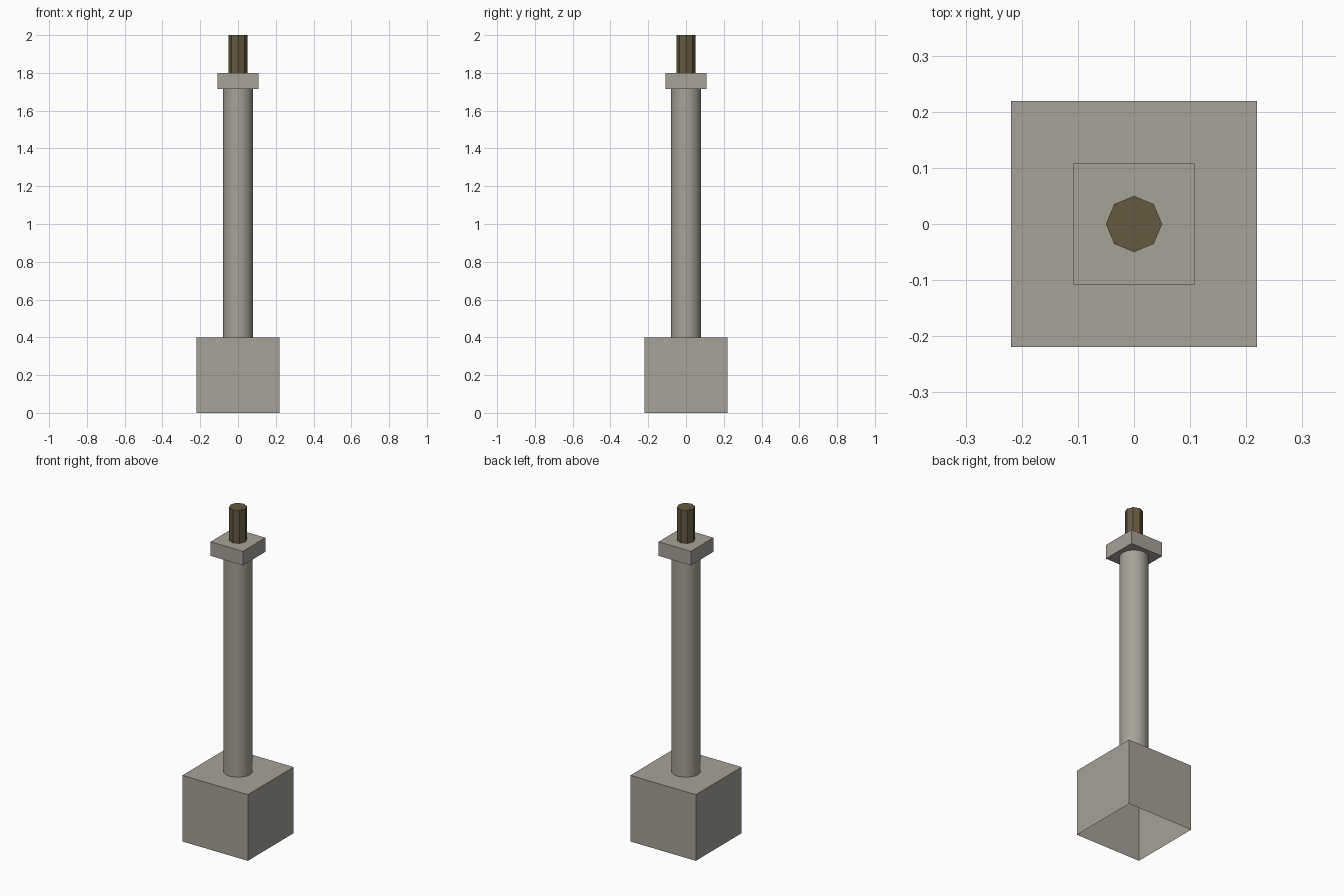
import bpy, bmesh
from math import cos, sin, pi, radians

if "Cube" in bpy.data.objects:
    bpy.data.objects.remove(bpy.data.objects["Cube"])


def material(name, color):
    m = bpy.data.materials.new(name)
    m.diffuse_color = (*color, 1)
    m.use_nodes = True
    m.node_tree.nodes["Principled BSDF"].inputs["Base Color"].default_value = m.diffuse_color
    return m


stone = material("stone", (0.38, 0.36, 0.31))
wood = material("dark_wood", (0.13, 0.10, 0.053))


def loop(bm, sides, r, z, start=0.0):
    """Closed ring of edges; returns its vertices and edges."""
    vs = [bm.verts.new((r * cos(start + 2 * pi * i / sides),
                        r * sin(start + 2 * pi * i / sides), z)) for i in range(sides)]
    es = [bm.edges.new((vs[i], vs[(i + 1) % sides])) for i in range(sides)]
    return vs, es


def finish(name, bm, mat, smooth=False):
    me = bpy.data.meshes.new(name)
    bm.to_mesh(me)
    bm.free()
    me.materials.append(mat)
    ob = bpy.data.objects.new(name, me)
    bpy.context.collection.objects.link(ob)
    if smooth:
        bpy.context.view_layer.objects.active = ob
        ob.select_set(True)
        bpy.ops.object.shade_smooth_by_angle(angle=radians(35))
        ob.select_set(False)
    return ob


def tube(bm, sides, r, z0, z1, start=0.0):
    """Open-ended wall; returns both end loops."""
    a, b = loop(bm, sides, r, z0, start), loop(bm, sides, r, z1, start)
    for i in range(sides):
        j = (i + 1) % sides
        bm.faces.new((a[0][i], a[0][j], b[0][j], b[0][i]))
    return a, b


def block(name, half, z0, z1, bottom_hole, top_hole):
    """Square block whose ends are pierced where the round parts join."""
    bm = bmesh.new()
    ends = tube(bm, 4, half * 2 ** 0.5, z0, z1, pi / 4)
    for (_, edges), hole, z, nz in zip(ends, (bottom_hole, top_hole), (z0, z1), (-1, 1)):
        if hole:
            inner = loop(bm, *hole, z)[1]
            bmesh.ops.triangle_fill(bm, edges=edges + inner, use_beauty=True,
                                    normal=(0, 0, nz))
            for f in bm.faces:
                f.normal_update()
                if abs(f.normal.z) > 0.9 and abs(f.calc_center_median().z - z) < 1e-5 \
                        and f.normal.z * nz < 0:
                    f.normal_flip()
    return finish(name, bm, stone)


SHAFT = (16, 0.08)
ROD = (8, 0.05)

# Open-bottomed base block and thin collar
block("base_block", 0.219, 0, 0.4, None, SHAFT)
block("collar", 0.108, 1.715, 1.8, SHAFT, ROD)

# Round shaft
bm = bmesh.new()
tube(bm, *SHAFT, 0.4, 1.715)
finish("shaft", bm, stone, smooth=True)

# Octagonal top rod with a flat cap
bm = bmesh.new()
_, top = tube(bm, *ROD, 1.8, 2.0)
bm.faces.new(top[0])
finish("top_rod", bm, wood)
